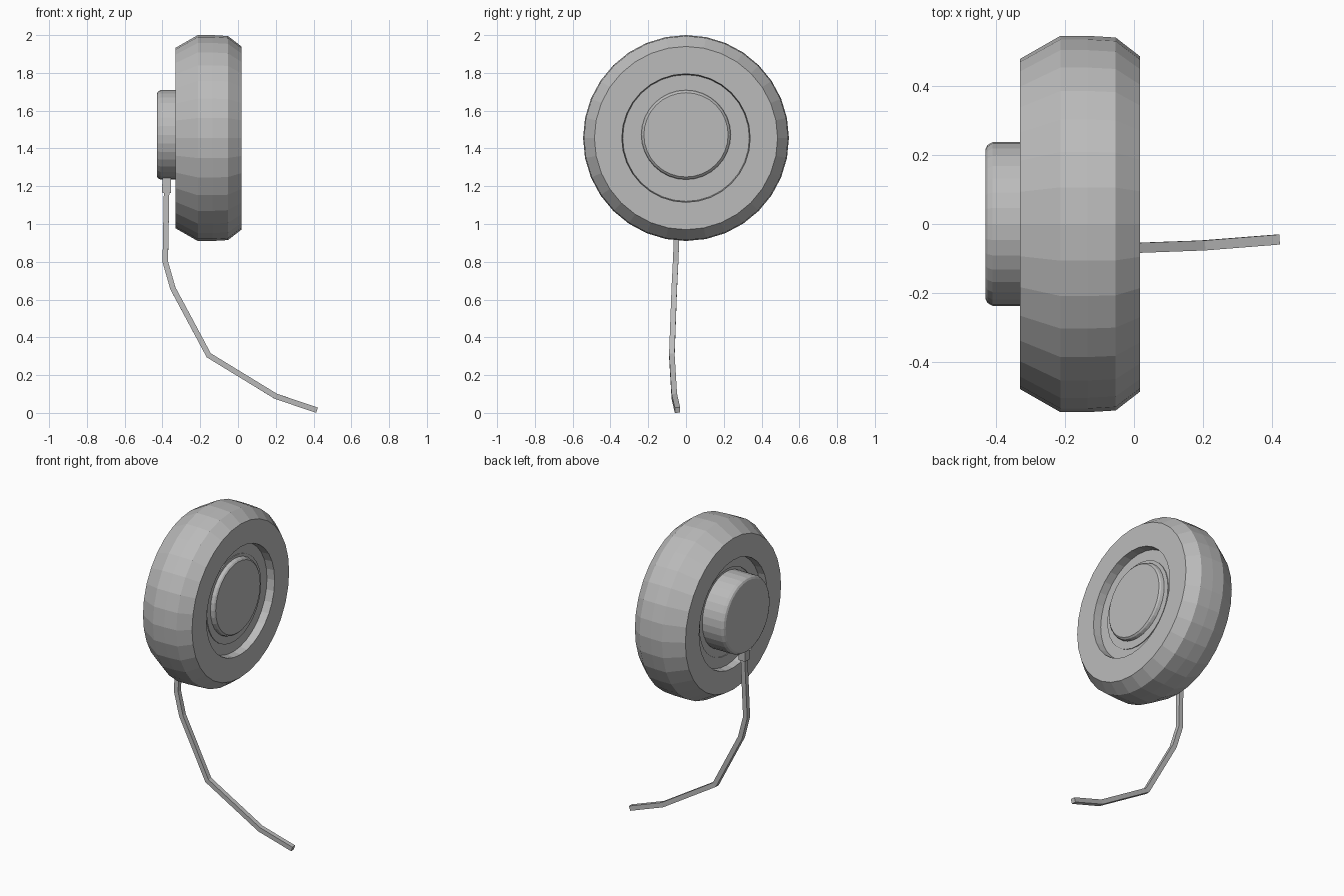
import bpy, bmesh, math
from mathutils import Vector

if "Cube" in bpy.data.objects:
    bpy.data.objects.remove(bpy.data.objects["Cube"])

grey = bpy.data.materials.new("plain_grey")
grey.diffuse_color = (0.5, 0.5, 0.5, 1)
grey.use_nodes = True
grey.node_tree.nodes["Principled BSDF"].inputs["Base Color"].default_value = grey.diffuse_color


def finish(bm, name):
    bmesh.ops.recalc_face_normals(bm, faces=bm.faces)
    mesh = bpy.data.meshes.new(name)
    bm.to_mesh(mesh)
    bm.free()
    mesh.materials.append(grey)
    obj = bpy.data.objects.new(name, mesh)
    bpy.context.collection.objects.link(obj)
    return obj


def bridge(bm, rings):
    """Join successive vertex rings with quads and close both ends."""
    n = len(rings[0])
    for a, b in zip(rings, rings[1:]):
        for i in range(n):
            j = (i + 1) % n
            bm.faces.new((a[i], a[j], b[j], b[i]))
    bm.faces.new(rings[0])
    bm.faces.new(rings[-1])


def lathe(name, profile, z, segments=32):
    """Revolve (x, radius) points about an axis along x at height z."""
    bm = bmesh.new()
    rings = []
    for x, r in profile:
        rings.append([bm.verts.new((x, r * math.sin(i * math.tau / segments),
                                    z + r * math.cos(i * math.tau / segments)))
                      for i in range(segments)])
    bridge(bm, rings)
    return finish(bm, name)


def square_tube(name, points, half):
    """Sweep a mitred square section along a path lying mostly in xz."""
    pts = [Vector(p) for p in points]
    dirs = [(b - a).normalized() for a, b in zip(pts, pts[1:])]
    bm = bmesh.new()
    rings = []
    for i, p in enumerate(pts):
        d0, d1 = dirs[max(i - 1, 0)], dirs[min(i, len(dirs) - 1)]
        t = (d0 + d1).normalized()
        up = t.cross(Vector((0, 1, 0))).normalized() * (half / t.dot(d1))
        side = up.cross(t).normalized() * half
        rings.append([bm.verts.new(p + up * u + side * s)
                      for u, s in ((1, 1), (1, -1), (-1, -1), (-1, 1))])
    bridge(bm, rings)
    return finish(bm, name)


# Padded round body with a stepped recess on each side
lathe("round_body", [
    (-0.28, 0.27), (-0.285, 0.27), (-0.285, 0.335), (-0.33, 0.34),
    (-0.33, 0.478), (-0.213, 0.545), (-0.135, 0.545), (-0.053, 0.540),
    (0.018, 0.485), (0.018, 0.34), (-0.032, 0.335), (-0.032, 0.27),
    (-0.027, 0.27)], 1.455)

# Bevelled hub running through the body
lathe("hub", [
    (-0.43, 0.218), (-0.424, 0.229), (-0.41, 0.237),
    (-0.025, 0.237), (-0.008, 0.232), (0.0, 0.223)], 1.472)

# Cable sleeve and hanging cable
square_tube("cable_sleeve", [(-0.377, -0.04, 1.26), (-0.379, -0.04, 1.165)], 0.023)
square_tube("cable", [
    (-0.378, -0.04, 1.18), (-0.385, -0.055, 0.80), (-0.345, -0.062, 0.66),
    (-0.155, -0.075, 0.305), (0.20, -0.062, 0.088), (0.417, -0.045, 0.0145)], 0.0145)
